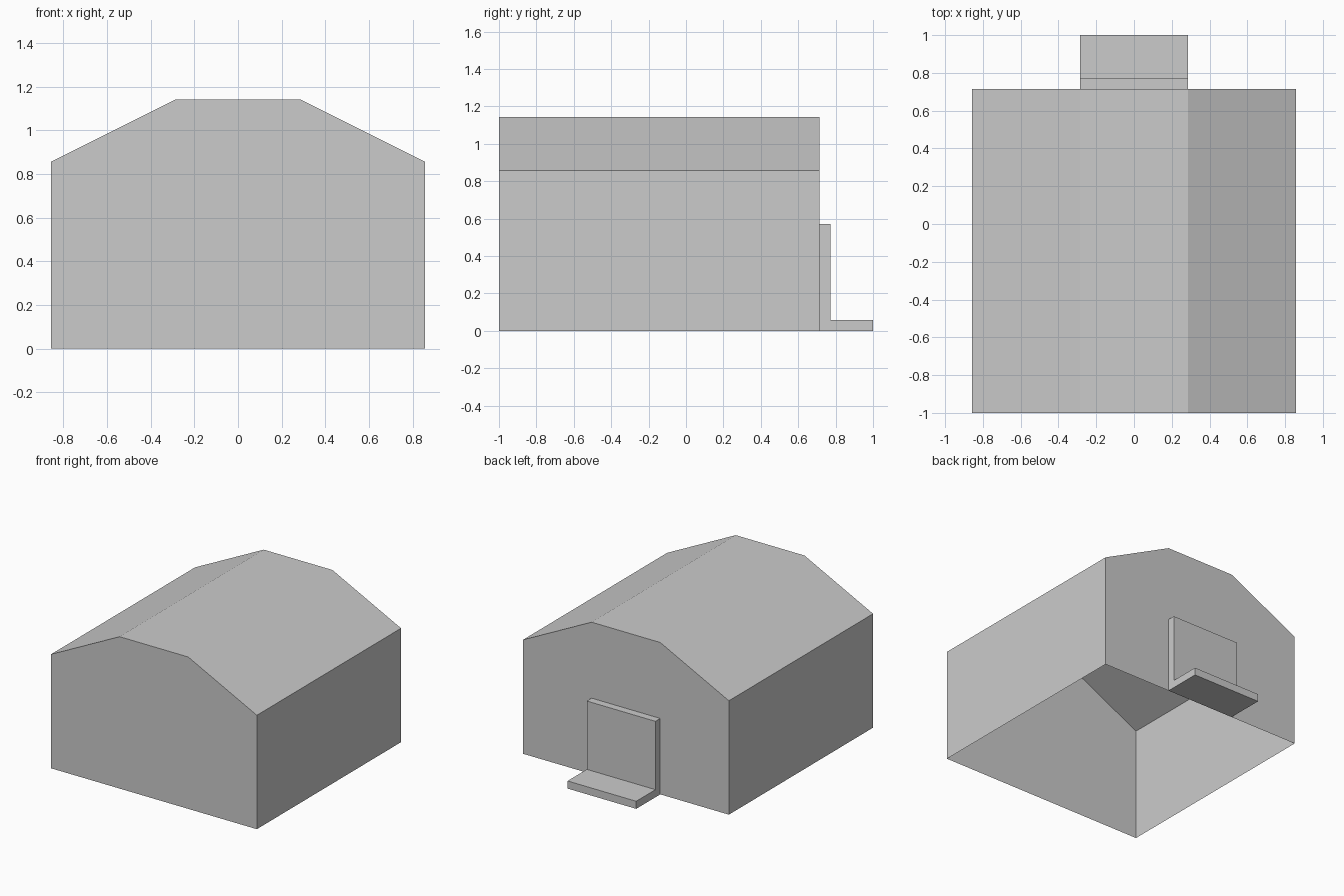
import bpy, bmesh

if "Cube" in bpy.data.objects:
    bpy.data.objects.remove(bpy.data.objects["Cube"])

U = 1 / 7  # design unit: total depth is 14 units


def prism(name, profile, vec, skip=()):
    """Extrude a closed 3D profile along vec; skip lists side faces left open."""
    bm = bmesh.new()
    a = [bm.verts.new([c * U for c in p]) for p in profile]
    b = [bm.verts.new([(c + d) * U for c, d in zip(p, vec)]) for p in profile]
    bm.faces.new(a)
    bm.faces.new(b[::-1])
    n = len(a)
    sides = [bm.faces.new((a[i], b[i], b[(i + 1) % n], a[(i + 1) % n]))
             for i in range(n)]
    bmesh.ops.recalc_face_normals(bm, faces=bm.faces[:])
    bmesh.ops.delete(bm, geom=[sides[i] for i in skip], context='FACES_ONLY')
    mesh = bpy.data.meshes.new(name)
    bm.to_mesh(mesh)
    bm.free()
    ob = bpy.data.objects.new(name, mesh)
    bpy.context.collection.objects.link(ob)
    return ob


# House shell: gable profile swept front to back, open underneath
half = [(6, 0), (6, 6), (2, 8)]
outline = half + [(-x, z) for x, z in reversed(half)]
prism("house_shell", [(x, -7, z) for x, z in outline], (0, 12, 0), skip=[5])

# Door panel and doorstep: one L-shaped profile swept across
step = [(5, 0), (7, 0), (7, 0.4), (5.4, 0.4), (5.4, 4), (5, 4)]
prism("door_and_step", [(-2, y, z) for y, z in step], (4, 0, 0))
